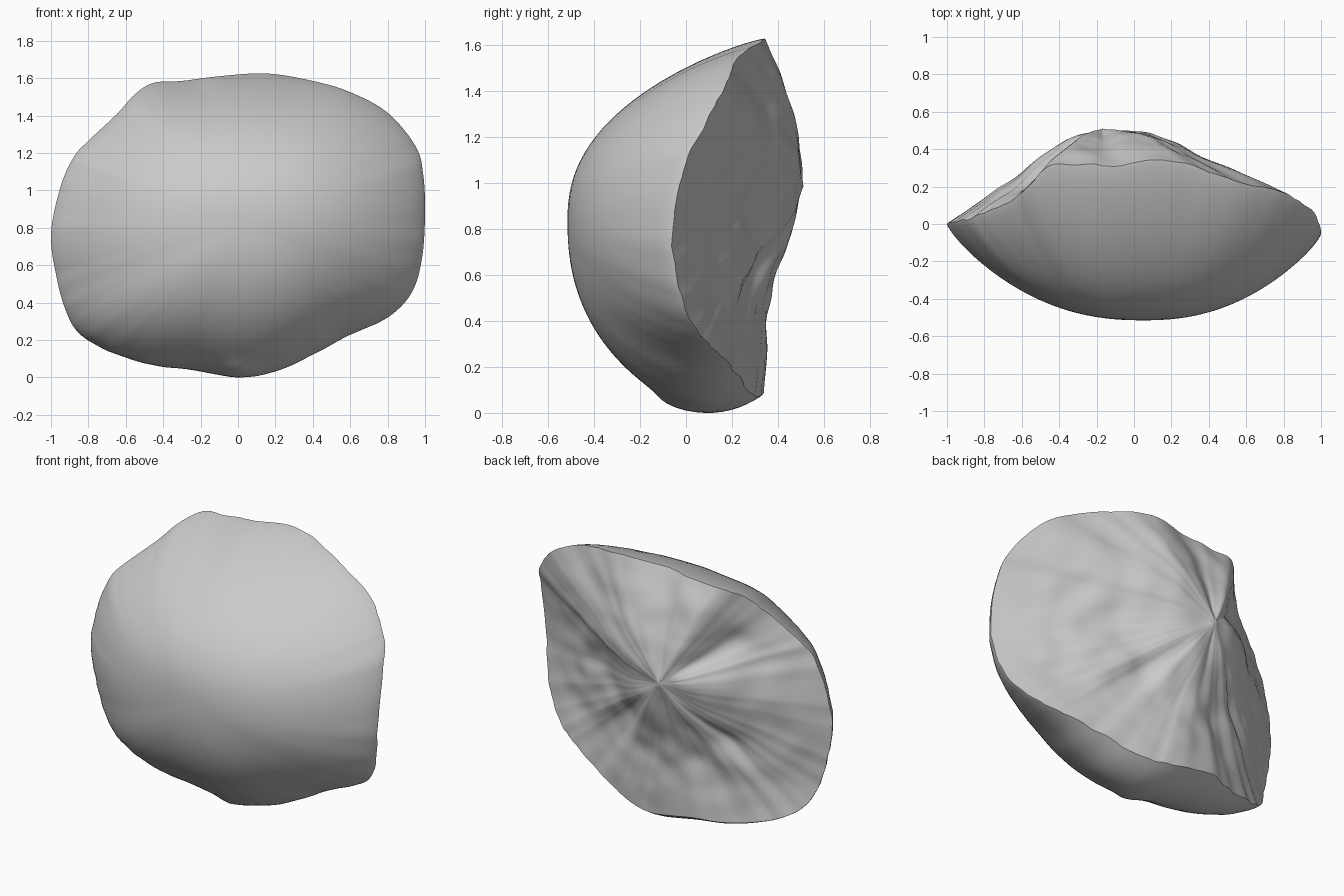
import bpy, math
from mathutils import Vector, noise

if "Cube" in bpy.data.objects:
    bpy.data.objects.remove(bpy.data.objects["Cube"], do_unlink=True)

grey = bpy.data.materials.new("plain grey")
grey.use_nodes = True
grey.diffuse_color = (0.6, 0.6, 0.6, 1)
grey.node_tree.nodes["Principled BSDF"].inputs["Base Color"].default_value = (0.6, 0.6, 0.6, 1)

# Rim where the smooth skin meets the rough flesh
RIM = [(1.0, -.05, .9), (.99, 0, 1.1), (.95, .07, 1.25), (.8, .17, 1.43), (.6, .21, 1.54),
       (.4, .28, 1.6), (.15, .345, 1.64), (-.1, .31, 1.625), (-.3, .32, 1.6), (-.45, .31, 1.59),
       (-.55, .22, 1.53), (-.65, .13, 1.42), (-.8, .06, 1.28), (-.88, .03, 1.19), (-.95, .01, 1.03),
       (-1.0, 0, .78), (-.97, .01, .55), (-.92, .03, .37), (-.85, .09, .24), (-.7, .18, .13),
       (-.47, .27, .04), (-.25, .33, .0), (0, .33, -.04), (.2, .28, .0), (.4, .23, .1),
       (.6, .17, .22), (.8, .08, .33), (.93, 0, .47), (.985, -.05, .66)]
PER = 6
POLE = Vector((.05, -.515, .85))
APEX = Vector((-.17, .51, 1.0))


def spline(pts, per):
    """Closed smooth curve through the points, slightly ragged in depth."""
    p = [Vector(q) for q in pts]
    out = []
    for i in range(len(p)):
        a, b, c, d = (p[(i + j) % len(p)] for j in (-1, 0, 1, 2))
        for k in range(per):
            t = k / per
            v = .5 * (2 * b + (c - a) * t + (2 * a - 5 * b + 4 * c - d) * t * t
                      + (3 * b - a - 3 * c + d) * t ** 3)
            v.y += .012 * noise.noise(v * 14)
            out.append(v)
    return out


def averaged(pts, half):
    """Soften a closed loop with a moving average."""
    n = len(pts)
    return [sum((pts[(i + j) % n] for j in range(-half, half + 1)), Vector()) / (2 * half + 1)
            for i in range(n)]


def smooth(a, b, x):
    t = min(1, max(0, (x - a) / (b - a)))
    return t * t * (3 - 2 * t)


def low_weight(r):
    return smooth(.5, .05, r.z)


def lift(v, low):
    """Curl the underside up toward the back."""
    return Vector((v.x, v.y, v.z + low * .13 * (max(0, v.y + .05) / .38) ** 2))


RIM_LOOP = spline(RIM, PER)
SOFT_LOOP = averaged(averaged(RIM_LOOP, 9), 9)
SOFT_LOW = [low_weight(r) for r in SOFT_LOOP]


def skin_point(i, s):
    """Domed skin, fuller at the bottom, with a small stem bump."""
    r = SOFT_LOOP[i].lerp(RIM_LOOP[i], s ** 3)
    low = SOFT_LOW[i] + (low_weight(RIM_LOOP[i]) - SOFT_LOW[i]) * s ** 3
    f = max(0, 1 - s ** 2.3) ** (.8 - .28 * low)
    v = POLE.lerp(r, s)
    v.y = r.y + (POLE.y - r.y) * f
    bump = math.exp(-((v.x / .09) ** 2 + ((v.z - .04) / .05) ** 2))
    v.y -= .08 * bump * (1 - s ** 8)
    return lift(v, low)


# Grooves in the flesh: target x, target z, depth, angular width
GROOVES = ((-.85, .24, .04, .1), (-.5, .08, .03, .25), (.6, .22, .05, .15), (-.7, 1.4, .04, .2))


def flesh_point(i, s):
    """Torn flesh rising to a blunt peak, hollow below and lumpy all over."""
    r = RIM_LOOP[i]
    base = lift(r, low_weight(r))
    v = APEX.lerp(base, s)
    d = base - APEX
    ang = math.atan2(d.z, d.x)
    arch = math.sin(math.pi * s)
    side, up = abs(math.cos(ang)), math.sin(ang)
    v.y += arch * (.03 * side + (.025 * up if up > 0 else .05 * up))
    v.y += .035 * side * smooth(0, .18, s) * (1 - smooth(.2, .6, s))
    # Broad lumps and fine lumps
    v.y += .03 * arch * noise.noise(Vector((v.x * 3, 1, v.z * 3)))
    v.y += .018 * arch * noise.noise(Vector((v.x * 7, 4, v.z * 7)))
    for x, z, depth, width in GROOVES:
        g = math.atan2(z - APEX.z, x - APEX.x)
        off = math.atan2(math.sin(ang - g), math.cos(ang - g))
        v.y -= depth * arch * smooth(.05, .45, s) * math.exp(-(off / width) ** 2)
    return v


def build(name, point, rings, flip):
    """Fan of rings from the centre out to the rim."""
    n = len(RIM_LOOP)
    verts = [point(0, 0)]
    for s in rings:
        verts += [point(i, s) for i in range(n)]
    faces = []
    for j in range(n):
        k = (j + 1) % n
        faces.append((0, 1 + j, 1 + k))
        for i in range(len(rings) - 1):
            a, b = 1 + i * n, 1 + (i + 1) * n
            faces.append((a + j, b + j, b + k, a + k))
    if flip:
        faces = [f[::-1] for f in faces]
    me = bpy.data.meshes.new(name)
    me.from_pydata([v + Vector((0, 0, BASE)) for v in verts], [], faces)
    me.materials.append(grey)
    ob = bpy.data.objects.new(name, me)
    bpy.context.collection.objects.link(ob)
    bpy.ops.object.select_all(action='DESELECT')
    ob.select_set(True)
    bpy.context.view_layer.objects.active = ob
    bpy.ops.object.shade_smooth_by_angle(angle=math.radians(60))


SKIN_RINGS = [1 - (1 - i / 36) ** 2 for i in range(1, 37)]
FLESH_RINGS = [i / 32 for i in range(1, 33)]
# Stand the lowest skin point on the ground
BASE = -min(skin_point(i, s).z for i in range(len(RIM_LOOP)) for s in SKIN_RINGS)

build("outer_skin", skin_point, SKIN_RINGS, False)
build("torn_flesh", flesh_point, FLESH_RINGS, True)
